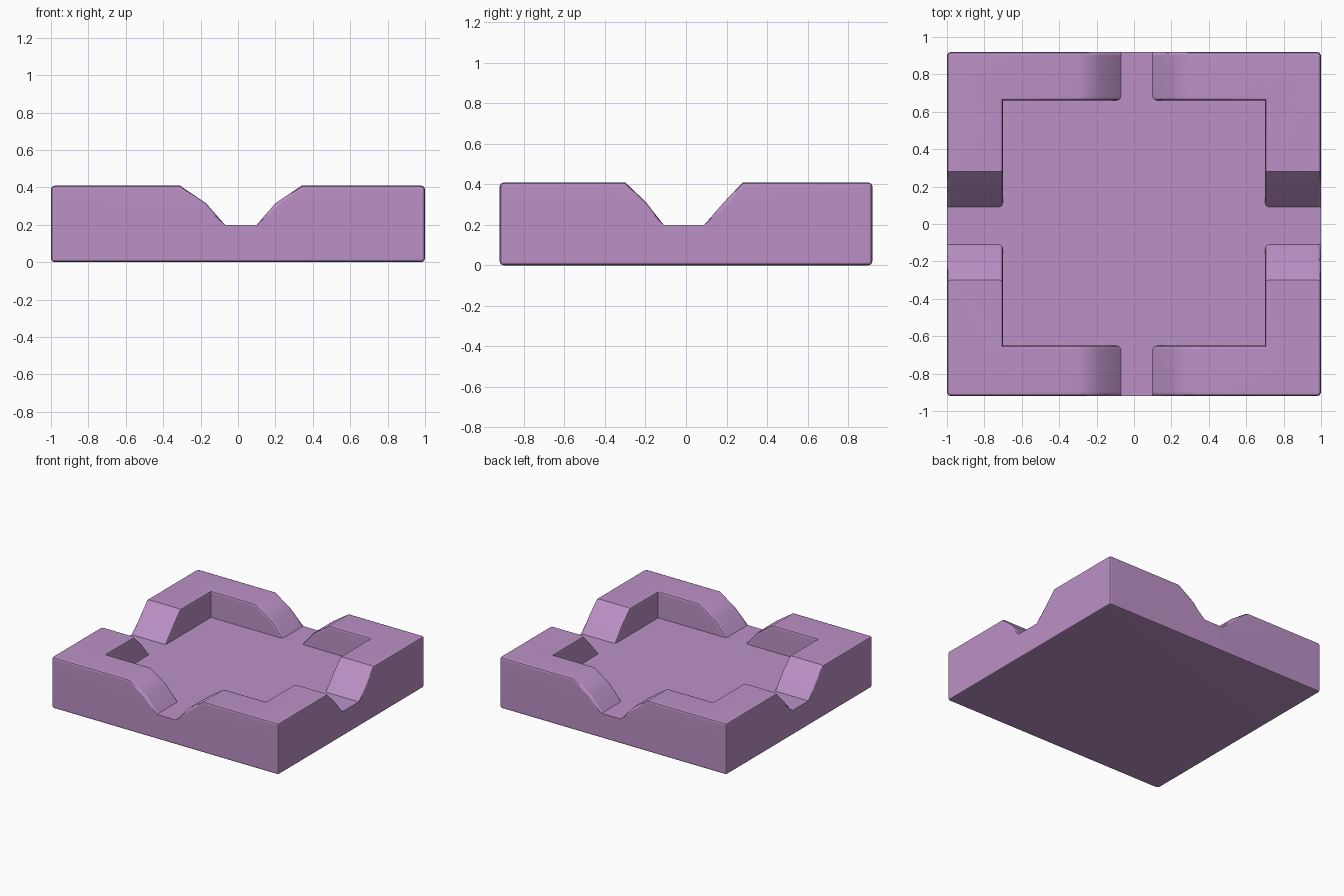
import bpy, bmesh, math

cube = bpy.data.objects.get("Cube")
if cube:
    bpy.data.objects.remove(cube, do_unlink=True)

FLOOR, KNEE, TOP = 0.2, 0.315, 0.41
# Grid lines: outer wall, inner wall, ramp top, knee, ramp foot, then mirrored order
XS = [-1, -0.70, -0.31, -0.17, -0.07, 0.10, 0.20, 0.34, 0.70, 1]
YS = [-0.92, -0.65, -0.30, -0.20, -0.11, 0.09, 0.19, 0.28, 0.66, 0.92]
RAMP = [TOP, TOP, TOP, KNEE, FLOOR, FLOOR, KNEE, TOP, TOP, TOP]
LAST = len(XS) - 2


def height(cell, node):
    """Height of a cell's surface at one of its corner nodes."""
    i, j = cell
    if not (0 <= i <= LAST and 0 <= j <= LAST):
        return 0.0
    x_wall, y_wall = i in (0, LAST), j in (0, LAST)
    if x_wall and y_wall:
        return TOP
    if y_wall:
        return RAMP[node[0]]
    if x_wall:
        return RAMP[node[1]]
    return FLOOR


bm = bmesh.new()
points = {}


def point(node, z):
    key = (node, round(z, 4))
    if key not in points:
        points[key] = bm.verts.new((XS[node[0]], YS[node[1]], z))
    return points[key]


def face(corners):
    verts = list(dict.fromkeys(point(n, z) for n, z in corners))
    if len(verts) > 2:
        bm.faces.new(verts)


# Upper surface and underside
for i in range(LAST + 1):
    for j in range(LAST + 1):
        nodes = [(i, j), (i + 1, j), (i + 1, j + 1), (i, j + 1)]
        face([(n, height((i, j), n)) for n in nodes])
        face([(n, 0.0) for n in reversed(nodes)])

# Upright walls wherever neighbouring cells differ in height
for i in range(LAST + 2):
    for j in range(LAST + 2):
        for other, end in (((i - 1, j), (i, j + 1)), ((i, j - 1), (i + 1, j))):
            if max(end) > LAST + 1:
                continue
            a, b = (i, j), end
            face([(a, height((i, j), a)), (b, height((i, j), b)),
                  (b, height(other, b)), (a, height(other, a))])

# Merge flat regions into clean faces
bmesh.ops.recalc_face_normals(bm, faces=bm.faces[:])
bmesh.ops.dissolve_limit(bm, angle_limit=0.01, verts=bm.verts[:], edges=bm.edges[:])
bmesh.ops.recalc_face_normals(bm, faces=bm.faces[:])

# Soften the outer edges, leaving the gap floors and inner creases crisp
soft = [e for e in bm.edges
        if len(e.link_faces) == 2
        and e.calc_face_angle_signed() > 0.95
        and not all(abs(v.co.z - FLOOR) < 0.001 for v in e.verts)]
bmesh.ops.bevel(bm, geom=soft, offset=0.02, offset_type='OFFSET', segments=2,
                profile=0.5, affect='EDGES', clamp_overlap=True)

mesh = bpy.data.meshes.new("walled_tray")
bm.to_mesh(mesh)
bm.free()
tray = bpy.data.objects.new("walled_tray", mesh)
bpy.context.collection.objects.link(tray)

# Single mauve colour
mauve = bpy.data.materials.new("mauve")
mauve.use_nodes = True
color = (0.50, 0.285, 0.565, 1)
mauve.diffuse_color = color
for node in mauve.node_tree.nodes:
    if node.type == 'BSDF_PRINCIPLED':
        node.inputs["Base Color"].default_value = color
mesh.materials.append(mauve)

# Smooth the rounded edges and keep the creases
bpy.ops.object.select_all(action='DESELECT')
tray.select_set(True)
bpy.context.view_layer.objects.active = tray
bpy.ops.object.shade_smooth_by_angle(angle=math.radians(40))
weighted = tray.modifiers.new("weighted_normals", 'WEIGHTED_NORMAL')
weighted.keep_sharp = True
